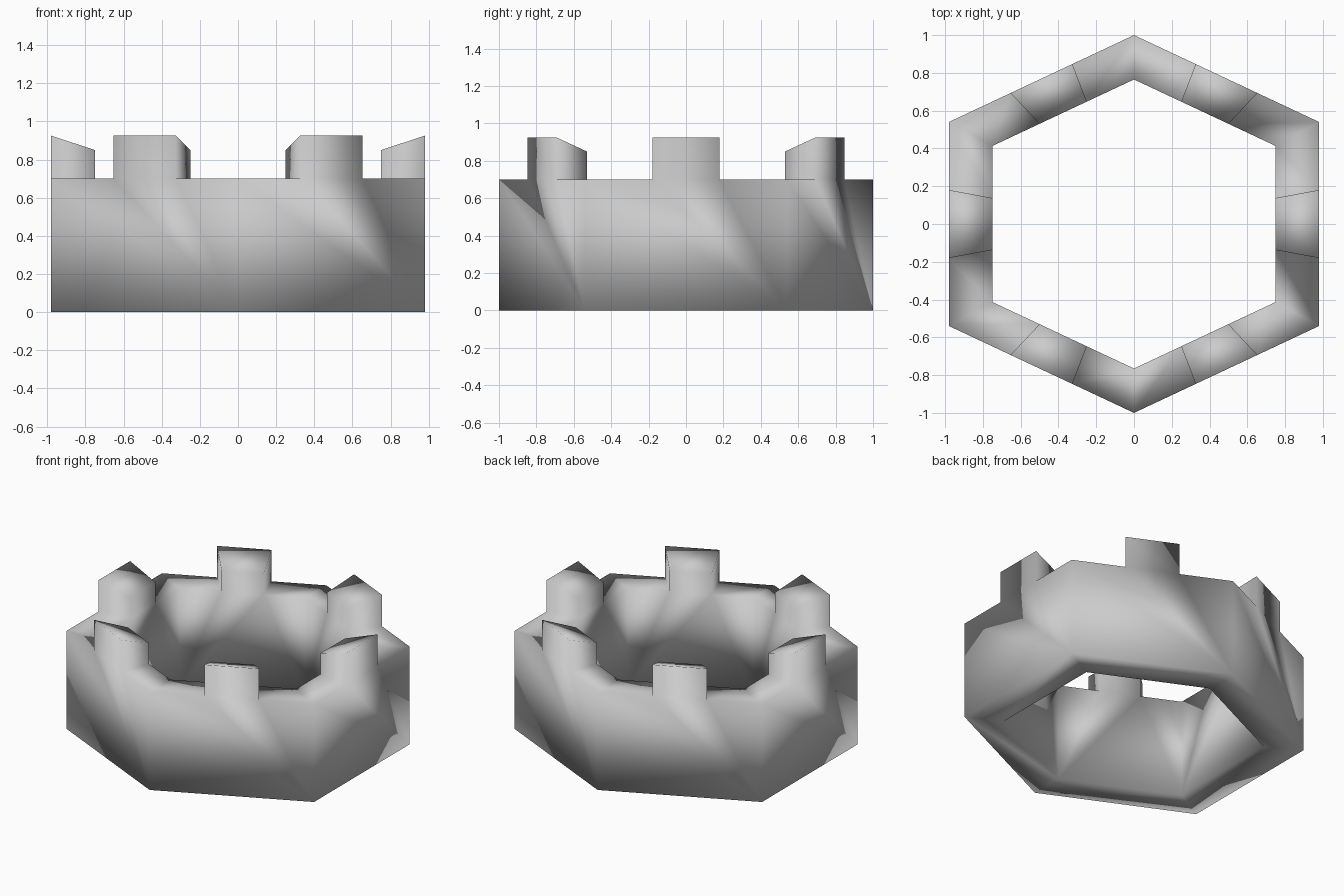
import bpy
import bmesh
from mathutils import Vector

if "Cube" in bpy.data.objects:
    bpy.data.objects.remove(bpy.data.objects["Cube"])

# Plan of the six-sided wall: outer and inner corners
OUTER = [(0, 1), (-0.98, 0.54), (-0.98, -0.54), (0, -1), (0.98, -0.54), (0.98, 0.54)]
INNER = [(0, 0.765), (-0.75, 0.413), (-0.75, -0.413), (0, -0.765), (0.75, -0.413), (0.75, 0.413)]
RIM, OUTER_TOP, INNER_TOP = 0.70, 0.925, 0.85

bm = bmesh.new()


def elevation(corners, i, top):
    """Outline of one side: bottom, rim and the merlon on its middle third."""
    a, b = Vector(corners[i]), Vector(corners[(i + 1) % 6])
    steps = [(0, 0), (1, 0), (1, RIM), (2 / 3, RIM), (2 / 3, top),
             (1 / 3, top), (1 / 3, RIM), (0, RIM)]
    return [bm.verts.new((*a.lerp(b, t), z)) for t, z in steps]


# Each side: outer face, inner face, and the strips joining their outlines
for i in range(6):
    outer = elevation(OUTER, i, OUTER_TOP)
    inner = elevation(INNER, i, INNER_TOP)
    bm.faces.new(outer)
    bm.faces.new(inner[::-1])
    for k in (0, 2, 3, 4, 5, 6):
        n = k + 1
        bm.faces.new((outer[n], outer[k], inner[k], inner[n]))

# Weld the sides into one smooth-shaded ring
bmesh.ops.remove_doubles(bm, verts=bm.verts, dist=0.001)
bmesh.ops.recalc_face_normals(bm, faces=bm.faces)
for f in bm.faces:
    f.smooth = True

mesh = bpy.data.meshes.new("battlement_wall")
bm.to_mesh(mesh)
bm.free()
wall = bpy.data.objects.new("battlement_wall", mesh)
bpy.context.collection.objects.link(wall)

stone = bpy.data.materials.new("grey_stone")
stone.diffuse_color = (0.6, 0.6, 0.6, 1)
stone.use_nodes = True
stone.node_tree.nodes["Principled BSDF"].inputs["Base Color"].default_value = stone.diffuse_color
mesh.materials.append(stone)
